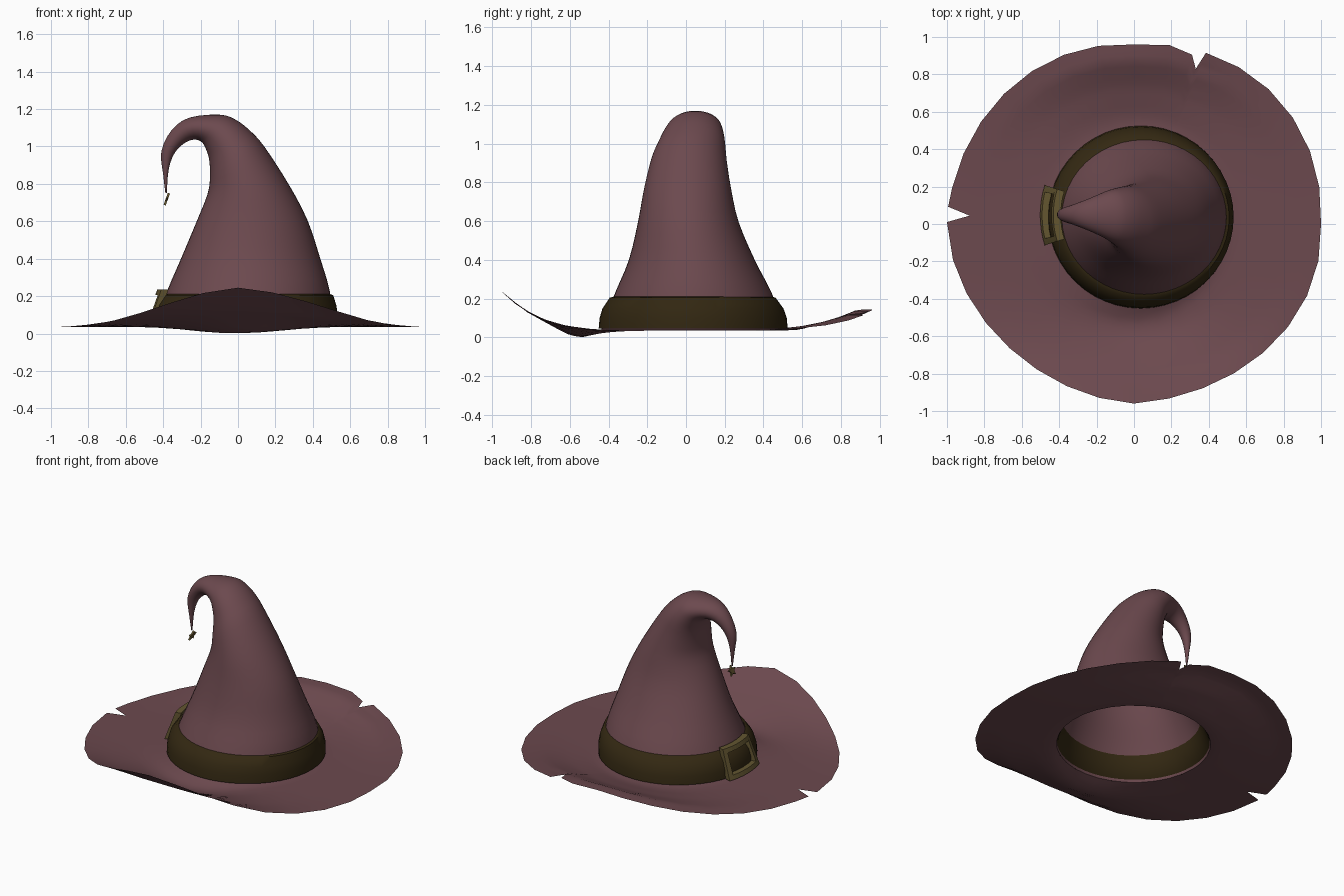
import bpy
from math import sin, cos, pi, radians, hypot, atan2
from mathutils import Vector, Matrix

if "Cube" in bpy.data.objects:
    bpy.data.objects.remove(bpy.data.objects["Cube"])


def material(name, rgb):
    m = bpy.data.materials.new(name)
    m.diffuse_color = (*rgb, 1)
    m.use_nodes = True
    m.node_tree.nodes["Principled BSDF"].inputs["Base Color"].default_value = m.diffuse_color
    return m


FELT = material("dusty plum felt", (0.15, 0.067, 0.077))
LEATHER = material("dark brown leather", (0.033, 0.021, 0.006))
BRASS = material("aged brass", (0.125, 0.092, 0.03))


def make(name, verts, faces, mat, smooth=True):
    me = bpy.data.meshes.new(name)
    me.from_pydata([tuple(v) for v in verts], [], faces)
    me.materials.append(mat)
    ob = bpy.data.objects.new(name, me)
    bpy.context.collection.objects.link(ob)
    if smooth:
        bpy.ops.object.select_all(action='DESELECT')
        ob.select_set(True)
        bpy.context.view_layer.objects.active = ob
        bpy.ops.object.shade_smooth_by_angle(angle=radians(50))
    return ob


def loft_faces(rings, n, close=False):
    """Quads joining consecutive closed rings of n points."""
    out = []
    for i in range(rings if close else rings - 1):
        a, b = i * n, ((i + 1) % rings) * n
        out += [(a + j, a + (j + 1) % n, b + (j + 1) % n, b + j) for j in range(n)]
    return out


def lerp_table(table, x):
    if x <= table[0][0]:
        return table[0][1]
    for (x0, y0), (x1, y1) in zip(table, table[1:]):
        if x <= x1:
            return y0 + (y1 - y0) * (x - x0) / (x1 - x0)
    return table[-1][1]


# Crown: tilted oval sections (right x, z, left x, z, centre y, half depth)
SECTIONS = [
    (0.515, 0.04, -0.445, 0.04, 0.038, 0.475),
    (0.49, 0.23, -0.38, 0.225, 0.038, 0.405),
    (0.44, 0.40, -0.305, 0.40, 0.03, 0.325),
    (0.374, 0.60, -0.225, 0.59, 0.012, 0.26),
    (0.278, 0.786, -0.163, 0.745, 0.008, 0.225),
    (0.144, 0.995, -0.15, 0.834, 0.015, 0.195),
    (0.064, 1.085, -0.153, 0.92, 0.03, 0.172),
    (-0.016, 1.145, -0.165, 0.97, 0.04, 0.152),
    (-0.10, 1.17, -0.19, 1.02, 0.048, 0.128),
    (-0.257, 1.155, -0.23, 1.037, 0.05, 0.085),
    (-0.353, 1.09, -0.283, 1.02, 0.05, 0.055),
    (-0.41, 0.973, -0.337, 0.968, 0.05, 0.035),
    (-0.40, 0.85, -0.37, 0.88, 0.05, 0.018),
    (-0.388, 0.75, -0.381, 0.75, 0.05, 0.004),
]


def catmull(p, steps):
    out = []
    for i in range(len(p) - 1):
        q = [p[max(i - 1, 0)], p[i], p[i + 1], p[min(i + 2, len(p) - 1)]]
        for s in range(steps):
            t = s / steps
            out.append([0.5 * (2 * b + (c - a) * t + (2 * a - 5 * b + 4 * c - d) * t * t
                               + (3 * b - a - 3 * c + d) * t ** 3) for a, b, c, d in zip(*q)])
    return out + [list(p[-1])]


N = 48
verts = []
path = catmull(SECTIONS, 3)
for rx, rz, lx, lz, yc, hy in path:
    for j in range(N):
        c, s = cos(2 * pi * j / N), sin(2 * pi * j / N)
        verts.append(((rx + lx) / 2 + (rx - lx) / 2 * c, yc + hy * s,
                      (rz + lz) / 2 + (rz - lz) / 2 * c))
faces = loft_faces(len(path), N)
faces.append(tuple(range((len(path) - 1) * N, len(path) * N)))
make("crown", verts, faces, FELT)


# Brim: 32-sided wavy disc with two torn notches in the rim
def rim_radius(a):
    ell = 1 / hypot(cos(a), sin(a) / 0.96)
    return ell + abs(sin(2 * a)) * (0.031 * sin(a) + 0.025 * cos(a))


FRONT = [(0.44, 0), (0.53, -0.035), (0.6, -0.024), (0.67, 0.012), (0.82, 0.095), (0.96, 0.21)]
BACK = [(0.5, 0), (0.585, 0.005), (0.74, 0.045), (0.88, 0.107), (0.96, 0.11)]


def brim_z(x, y):
    r = hypot(x, y)
    k = abs(y) / r
    if y < 0:
        return 0.035 + k ** 5 * lerp_table(FRONT, r)
    return 0.035 + k ** 4 * lerp_table(BACK, r)


cols = [(360 / 32 * i, None) for i in range(32) if i != 6]
cols += [(67.2, 0.993), (68.3, 0.893), (71.1, 0.957)]
cols += [(174.7, 0.998), (177.1, 0.88), (179.4, 1.0)]
cols = sorted(c for c in [(a, r or rim_radius(radians(a))) for a, r in cols] if c[0] != 180)
RINGS = 16
verts = []
for i in range(RINGS):
    t = i / (RINGS - 1)
    for deg, r in cols:
        a = radians(deg)
        ox, oy = r * cos(a), r * sin(a)
        b = atan2(oy - 0.038 * 0.5, ox - 0.035 * 0.5)
        ix, iy = 0.035 + 0.48 * cos(b), 0.038 + 0.475 * sin(b)
        x, y = ix + (ox - ix) * t, iy + (oy - iy) * t
        verts.append((x, y, brim_z(x, y) if i else 0.04))
# faces wound so the upper side is the outside
make("brim", verts, [f[::-1] for f in loft_faces(RINGS, len(cols))], FELT)

# Hat band: closed loop profile (z, centre x, radius x, centre y, radius y)
BAND = [(0.045, 0.036, 0.496, 0.037, 0.488), (0.10, 0.038, 0.495, 0.037, 0.483),
        (0.15, 0.042, 0.484, 0.036, 0.467), (0.205, 0.053, 0.456, 0.034, 0.428),
        (0.21, 0.054, 0.44, 0.036, 0.412), (0.165, 0.048, 0.442, 0.038, 0.424),
        (0.06, 0.036, 0.468, 0.038, 0.462)]
verts = [(xc + rx * cos(2 * pi * j / N), yc + ry * sin(2 * pi * j / N), z)
         for z, xc, rx, yc, ry in BAND for j in range(N)]
make("hat_band", verts, loft_faces(len(BAND), N, True), LEATHER)

# Buckle: four bars bent around the left side of the band
bv, bf = [], []


def bent_bar(u0, u1, z0, z1, steps):
    base = len(bv)
    for i in range(steps + 1):
        u = u0 + (u1 - u0) * i / steps
        for z, depth in ((z0, 0), (z1, 0), (z1, 0.04), (z0, 0.04)):
            r = 0.535 - (z - 0.05) * 0.37 - depth
            a = u / 0.51
            bv.append((0.035 - r * cos(a), 0.047 + r * sin(a), z))
    for i in range(steps):
        k = base + i * 4
        bf.extend((k + j, k + (j + 1) % 4, k + 4 + (j + 1) % 4, k + 4 + j) for j in range(4))
    e = base + steps * 4
    bf.extend([(base + 3, base + 2, base + 1, base), (e, e + 1, e + 2, e + 3)])


W, B, Z0, Z1 = 0.155, 0.034, 0.045, 0.235
bent_bar(-W, W, Z0, Z0 + 0.028, 8)
bent_bar(-W, W, Z1 - 0.028, Z1, 8)
for s in (-1, 1):
    lo, hi = sorted((s * W, s * (W - B)))
    bent_bar(lo, hi, Z0 + 0.028, Z1 - 0.028, 2)
make("buckle", bv, bf, BRASS, smooth=False)

# Star charm hanging from the tip
rot = Matrix.Translation((-0.382, 0.05, 0.715)) @ Matrix.Rotation(radians(-20), 4, 'Y').inverted()
verts = []
for x in (-0.006, 0.006):
    for j in range(10):
        r = 0.037 if j % 2 == 0 else 0.017
        a = pi / 2 + j * pi / 5
        verts.append(rot @ Vector((x, r * cos(a), r * sin(a))))
faces = loft_faces(2, 10) + [tuple(range(9, -1, -1)), tuple(range(10, 20))]
make("star_charm", verts, faces, BRASS, smooth=False)
